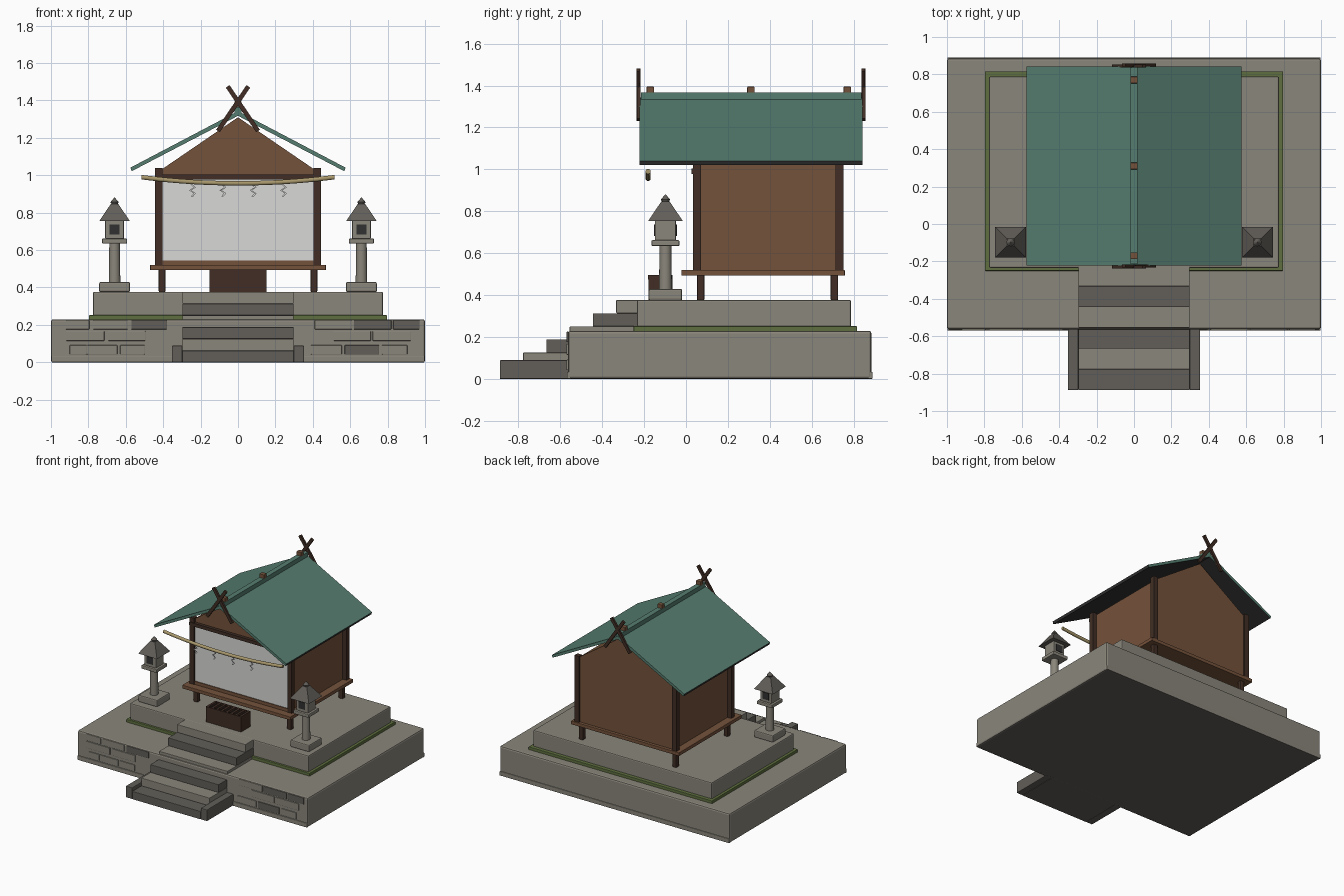
import bpy, bmesh, math
from mathutils import Matrix, Vector

if "Cube" in bpy.data.objects:
    bpy.data.objects.remove(bpy.data.objects["Cube"], do_unlink=True)


def material(name, *rgb):
    m = bpy.data.materials.new(name)
    m.use_nodes = True
    m.diffuse_color = (*rgb, 1)
    m.node_tree.nodes["Principled BSDF"].inputs["Base Color"].default_value = (*rgb, 1)
    return m


STONE = material("grey stone", 0.255, 0.238, 0.198)
DARK_STONE = material("dark stone", 0.122, 0.113, 0.1)
MOSS = material("moss green", 0.112, 0.158, 0.05)
WOOD = material("warm wood", 0.175, 0.084, 0.043)
DARK_WOOD = material("dark wood", 0.052, 0.027, 0.018)
COPPER = material("green copper", 0.092, 0.206, 0.16)
PAPER = material("white paper", 0.69, 0.69, 0.68)
STRAW = material("straw", 0.39, 0.31, 0.146)
CHARCOAL = material("charcoal", 0.03, 0.031, 0.03)


def finish(name, bm, mat, bevel=0.0, smooth=False, underside=None):
    """Make the object; faces turned downward may take a second material."""
    bmesh.ops.recalc_face_normals(bm, faces=bm.faces)
    if underside:
        bm.normal_update()
        for f in bm.faces:
            f.material_index = int(f.normal.z < -0.2)
    mesh = bpy.data.meshes.new(name)
    bm.to_mesh(mesh)
    bm.free()
    mesh.materials.append(mat)
    if underside:
        mesh.materials.append(underside)
    ob = bpy.data.objects.new(name, mesh)
    bpy.context.collection.objects.link(ob)
    if bevel:
        mod = ob.modifiers.new("bevel", "BEVEL")
        mod.width = bevel
        mod.segments = 2
    if smooth:
        bpy.ops.object.select_all(action="DESELECT")
        ob.select_set(True)
        bpy.context.view_layer.objects.active = ob
        bpy.ops.object.shade_smooth_by_angle(angle=math.radians(40))
    return ob


def box(name, x, y, z, mat, bevel=0.0, underside=None):
    """Box from (min, max) ranges on each axis."""
    bm = bmesh.new()
    size = [r[1] - r[0] for r in (x, y, z)]
    mid = [(r[0] + r[1]) / 2 for r in (x, y, z)]
    bmesh.ops.create_cube(bm, size=1,
                          matrix=Matrix.Translation(mid) @ Matrix.Diagonal((*size, 1)))
    return finish(name, bm, mat, bevel, underside=underside)


def extrude(name, profile, y, mat, underside=None):
    """Extrude an (x, z) outline along y."""
    bm = bmesh.new()
    face = bm.faces.new([bm.verts.new((px, y[0], pz)) for px, pz in profile])
    new = bmesh.ops.extrude_face_region(bm, geom=[face])["geom"]
    bmesh.ops.translate(bm, vec=(0, y[1] - y[0], 0),
                        verts=[v for v in new if isinstance(v, bmesh.types.BMVert)])
    return finish(name, bm, mat, underside=underside)


def cone(name, centre, z, r1, r2, sides, mat, turn=0.0, smooth=False):
    bm = bmesh.new()
    place = Matrix.Translation((*centre, (z[0] + z[1]) / 2)) @ Matrix.Rotation(turn, 4, "Z")
    bmesh.ops.create_cone(bm, cap_ends=True, segments=sides, radius1=r1, radius2=r2,
                          depth=z[1] - z[0], matrix=place)
    return finish(name, bm, mat, smooth=smooth)


def around(c, half):
    return (c - half, c + half)


# Stone terraces with a moss line between them
box("lower_terrace", (-1, 1), (-0.563, 0.885), (0, 0.23), STONE, 0.012, DARK_STONE)
for side, y in (("front", (-0.569, -0.55)), ("back", (0.87, 0.89))):
    box(side + "_footing", (-0.998, 0.998), y, (0, 0.034), STONE, 0.004, DARK_STONE)
box("moss_border", (-0.797, 0.797), (-0.25, 0.816), (0.226, 0.252), MOSS, 0.004)
box("upper_terrace", (-0.776, 0.776), (-0.234, 0.788), (0.23, 0.377), STONE, 0.008)

# Raised masonry blocks on the front wall: start, end, dark flag
courses = {
    (0.042, 0.092): [(-0.9, -0.81, 0), (-0.805, -0.645, 0), (-0.63, -0.5, 0),
                     (0.39, 0.555, 0), (0.57, 0.755, 1), (0.77, 0.905, 0)],
    (0.115, 0.168): [(-0.92, -0.715, 0), (-0.695, -0.495, 0), (0.51, 0.71, 0), (0.72, 0.925, 0)],
    (0.176, 0.226): [(-0.92, -0.795, 0), (-0.775, -0.59, 0), (-0.57, -0.38, 1),
                     (0.41, 0.61, 0), (0.62, 0.82, 1), (0.83, 0.97, 1)],
}
for z, blocks in courses.items():
    for a, b, dark in blocks:
        box("wall_block", (a, b), (-0.57, -0.561), z, DARK_STONE if dark else STONE, 0.003)

# Stairs in alternating stone with low side kerbs
rise, run = 0.0627, 0.111
for k in range(6):
    front = -0.888 + k * run
    back = -0.55 if k < 3 else -0.22
    box("stair_step", (-0.297, 0.297), (front, back), (k * rise, (k + 1) * rise),
        STONE if k % 2 else DARK_STONE, 0.003)
for s in (-1, 1):
    box("stair_kerb", sorted((s * 0.297, s * 0.353)), (-0.888, -0.555), (0, 0.09), DARK_STONE, 0.005)

# Hall: legs, floor, gabled body, posts, front screen
for s in (-1, 1):
    for y in (0.07, 0.708):
        box("floor_leg", around(s * 0.406, 0.018), around(y, 0.018), (0.375, 0.5), DARK_WOOD, 0.006)
    for y in (0.052, 0.732):
        box("corner_post", around(s * 0.424, 0.019), around(y, 0.019), (0.515, 1.04), DARK_WOOD)
box("floor_deck", (-0.47, 0.47), (-0.022, 0.758), (0.493, 0.52), WOOD, 0.003)
extrude("hall_body", [(-0.41, 0.52), (0.41, 0.52), (0.41, 1.03), (0, 1.31), (-0.41, 1.03)],
        (0.052, 0.735), WOOD)
box("front_sill", (-0.405, 0.405), (0.038, 0.055), (0.52, 0.545), WOOD)
box("paper_screen", (-0.405, 0.405), (0.044, 0.0525), (0.545, 0.98), PAPER)
box("front_beam", (-0.443, 0.443), (0.027, 0.056), (0.978, 1.004), DARK_WOOD)

# Roof slopes with dark soffits, ridge cap and ridge blocks
for s in (-1, 1):
    extrude("roof_slope", [(0, 1.343), (s * 0.575, 1.041), (s * 0.568, 1.022), (0, 1.318)],
            (-0.222, 0.843), COPPER, CHARCOAL)
box("ridge_cap", around(0, 0.02), (-0.215, 0.837), (1.325, 1.366), COPPER)
for y in (-0.17, 0.31, 0.77):
    box("ridge_block", around(0, 0.02), around(y, 0.018), (1.358, 1.395), WOOD, 0.004)

# Crossed finial poles on both gables
low, high = Vector((0.107, 1.237)), Vector((-0.055, 1.475))
normal = Vector((high.y - low.y, low.x - high.x)).normalized() * 0.012
for y in (-0.227, 0.847):
    for s in (-1, 1):
        outline = [low + normal, high + normal, high - normal, low - normal]
        extrude("crossed_pole", [(s * p.x, p.y) for p in outline],
                around(y + s * 0.002, 0.008), DARK_WOOD)

# Sagging straw rope with folded paper streamers
bm = bmesh.new()
rings = []
count, sides = 24, 10
for i in range(count + 1):
    t = 2 * i / count - 1
    radius = 0.0125
    rings.append([bm.verts.new((0.517 * t, -0.181 + radius * math.cos(a),
                                0.957 + 0.033 * t * t + radius * math.sin(a)))
                  for a in (2 * math.pi * j / sides for j in range(sides))])
for a, b in zip(rings, rings[1:]):
    for j in range(sides):
        k = (j + 1) % sides
        bm.faces.new((a[j], a[k], b[k], b[j]))
for ring in (rings[0], rings[-1]):
    bm.faces.new(ring)
finish("straw_rope", bm, STRAW, smooth=True)

for x in (-0.243, -0.081, 0.081, 0.243):
    zigzag = [(-0.008, 0.955), (0.012, 0.935), (-0.012, 0.92), (0.012, 0.903), (-0.004, 0.886)]
    band = [(x + px - 0.006, pz) for px, pz in zigzag]
    band += [(x + px + 0.006, pz) for px, pz in reversed(zigzag)]
    extrude("paper_streamer", band, around(-0.181, 0.0005), PAPER)

# Slatted offering box
box("offering_box", (-0.153, 0.153), (-0.18, -0.065), (0.375, 0.478), DARK_WOOD)
for y in (-0.175, -0.07):
    box("offering_box_rim", (-0.153, 0.153), around(y, 0.006), (0.475, 0.497), DARK_WOOD)
box("offering_box_opening", (-0.145, 0.145), (-0.17, -0.075), (0.476, 0.481), CHARCOAL)
for i in range(8):
    box("offering_box_slat", around(-0.144 + i * 0.288 / 7, 0.009), (-0.172, -0.073),
        (0.478, 0.497), DARK_WOOD)

# Pair of stone lanterns
for s in (-1, 1):
    x, y = s * 0.66, -0.098
    box("lantern_base", around(x, 0.082), around(y, 0.08), (0.375, 0.43), STONE, 0.008)
    cone("lantern_post", (x, y), (0.425, 0.64), 0.031, 0.028, 16, STONE, smooth=True)
    box("lantern_shelf", around(x, 0.067), around(y, 0.067), (0.634, 0.662), STONE, 0.006)
    box("lantern_light_box", around(x, 0.05), around(y, 0.05), (0.66, 0.76), STONE, 0.004)
    for f in (-1, 1):
        box("lantern_window", around(x, 0.027), around(y + f * 0.05, 0.004),
            (0.683, 0.737), CHARCOAL)
    cone("lantern_roof", (x, y), (0.755, 0.847), 0.116, 0.028, 4, DARK_STONE, math.pi / 4)
    cone("lantern_finial_bowl", (x, y), (0.838, 0.856), 0.012, 0.022, 12, DARK_STONE, smooth=True)
    cone("lantern_finial_tip", (x, y), (0.856, 0.88), 0.022, 0.002, 12, DARK_STONE, smooth=True)
